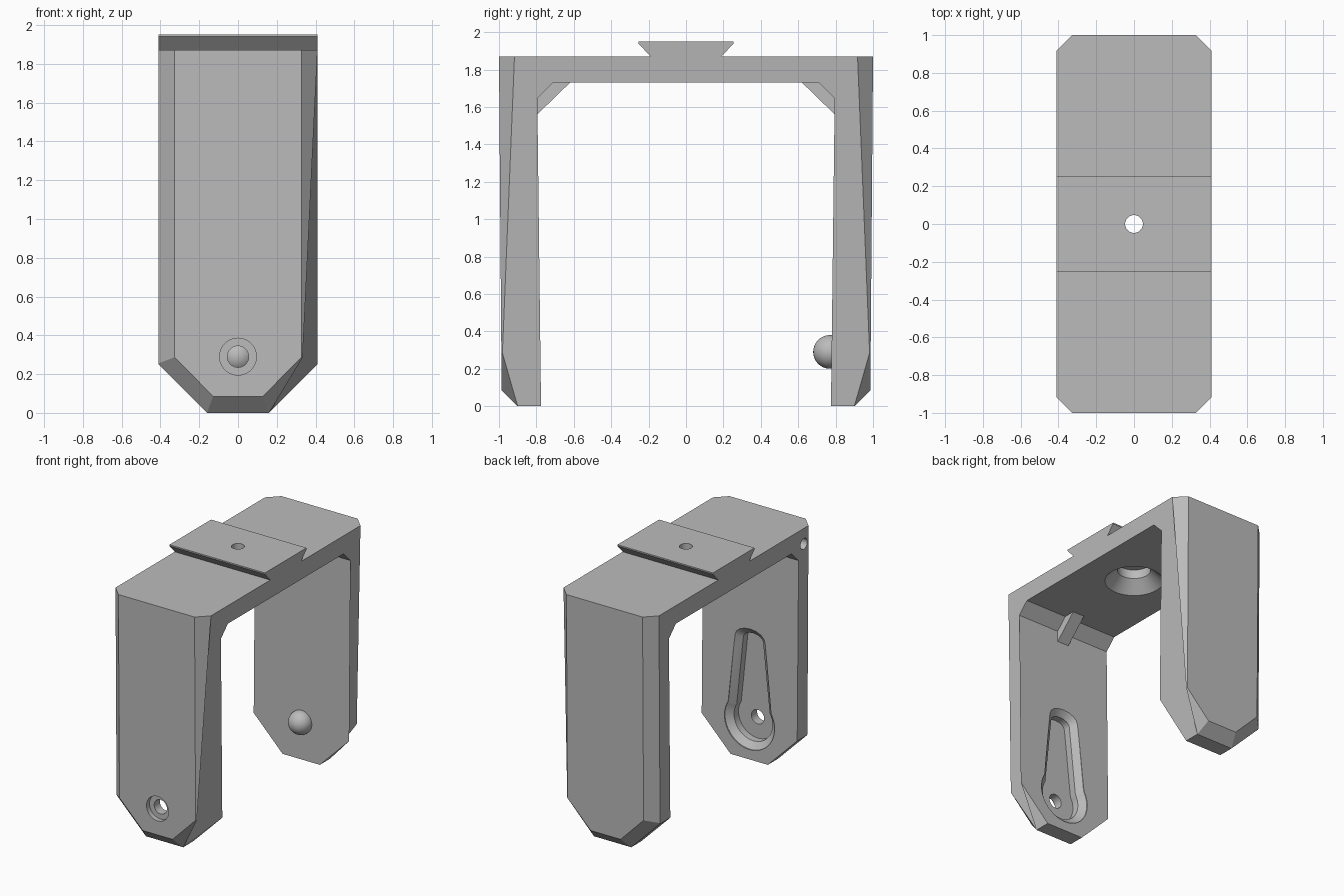
import bpy
import bmesh
from math import sin, cos, pi, radians
from mathutils import Vector

default = bpy.data.objects.get("Cube")
if default:
    bpy.data.objects.remove(default, do_unlink=True)

grey = bpy.data.materials.new("light_grey")
grey.use_nodes = True
color = (0.5, 0.5, 0.5, 1)
grey.diffuse_color = color
grey.node_tree.nodes["Principled BSDF"].inputs["Base Color"].default_value = color

HALF_WIDTH = 0.41
PIN_Z = 0.29


def make_object(name, bm):
    bmesh.ops.recalc_face_normals(bm, faces=bm.faces[:])
    mesh = bpy.data.meshes.new(name)
    bm.to_mesh(mesh)
    bm.free()
    mesh.materials.append(grey)
    obj = bpy.data.objects.new(name, mesh)
    bpy.context.collection.objects.link(obj)
    return obj


def loft(rings):
    """Closed solid through a list of equal-length point rings."""
    bm = bmesh.new()
    loops = [[bm.verts.new(p) for p in ring] for ring in rings]
    n = len(loops[0])
    for a, b in zip(loops, loops[1:]):
        for i in range(n):
            j = (i + 1) % n
            bm.faces.new((a[i], a[j], b[j], b[i]))
    bm.faces.new(loops[0])
    bm.faces.new(loops[-1])
    return bm


def extrude_x(profile, half):
    return loft([[(x, y, z) for y, z in profile] for x in (-half, half)])


def turned(axis, center, steps, n=40):
    """Solid of revolution: steps are (position along axis, radius)."""
    rings = []
    for pos, r in steps:
        ring = []
        for i in range(n):
            u, v = r * cos(2 * pi * i / n), r * sin(2 * pi * i / n)
            p = {"x": (pos, u, v), "y": (u, pos, v), "z": (u, v, pos)}[axis]
            ring.append(Vector(center) + Vector(p))
        rings.append(ring)
    return loft(rings)


def chop(bm, point, normal):
    """Cut away everything on the normal side of a plane and cap it."""
    geom = bm.verts[:] + bm.edges[:] + bm.faces[:]
    bmesh.ops.bisect_plane(bm, geom=geom, dist=1e-5, plane_co=point,
                           plane_no=Vector(normal).normalized(), clear_outer=True)
    open_edges = [e for e in bm.edges if e.is_boundary]
    bmesh.ops.holes_fill(bm, edges=open_edges, sides=0)


# Bracket: arch section with dovetail rail on top
side = [(0.19, 1.87), (1.0, 1.87), (0.985, 0), (0.775, 0),
        (0.795, 1.645), (0.71, 1.73)]
rail = [(0.255, 1.95), (0.255, 1.94)]
half = rail + side
section = half + [(-y, z) for y, z in reversed(half)]
bm = extrude_x(section, HALF_WIDTH)

# Chamfers on leg corners, feet and outer edges
for sx in (1, -1):
    chop(bm, (sx * HALF_WIDTH, 0, 0.25), (sx, 0, -1))
    for sy in (1, -1):
        chop(bm, (sx * HALF_WIDTH, sy * 0.917, 1.87), (sx, sy, -0.008))
        chop(bm, (sx * HALF_WIDTH, sy * 0.9, 0.25), (sx, sy * 1.37, -1))
for sy in (1, -1):
    chop(bm, (0, sy * 0.9, 0), (0, sy, -1))
bracket = make_object("bracket", bm)


def keyhole(y, r_low, r_high, top):
    """Teardrop outline: round below, tapering to a rounded upper end."""
    points = []
    n = 32
    for i in range(n + 1):
        a = radians(149 + (242 * i / n))
        points.append((r_low * cos(a), y, PIN_Z + r_low * sin(a)))
    for i in range(9):
        a = pi * i / 8
        points.append((r_high * cos(a), y, top - r_high * 0.6 * (1 - sin(a))))
    return points


# Cutters: screw hole, keyhole pocket, pin hole, side hole
cutters = [
    turned("z", (0, 0, 0), [(1.70, 0.24), (1.73, 0.21), (1.82, 0.12),
                            (1.89, 0.12), (1.89, 0.047), (2.0, 0.047)]),
    loft([keyhole(-0.70, 0.215, 0.13, 1.01), keyhole(-0.785, 0.215, 0.13, 1.01),
          keyhole(-0.825, 0.165, 0.085, 0.96), keyhole(-0.88, 0.165, 0.085, 0.96)]),
    turned("y", (0, 0, PIN_Z), [(-1.1, 0.095), (-0.95, 0.095),
                                (-0.95, 0.055), (-0.84, 0.055)]),
    turned("x", (0, -0.86, 1.75), [(-0.5, 0.042), (-0.2, 0.042)], 24),
]
for i, cutter_bm in enumerate(cutters):
    cutter = make_object("cutter", cutter_bm)
    cutter.hide_render = True
    mod = bracket.modifiers.new("cut", "BOOLEAN")
    mod.operation = "DIFFERENCE"
    mod.solver = "EXACT"
    mod.object = cutter
    bpy.context.view_layer.update()
    graph = bpy.context.evaluated_depsgraph_get()
    result = bpy.data.meshes.new_from_object(bracket.evaluated_get(graph))
    bracket.modifiers.clear()
    bracket.data = result
    bpy.data.objects.remove(cutter, do_unlink=True)

# Diagonal ribs in the inner corners
for name, s in (("front_rib", -1), ("back_rib", 1)):
    outline = [(0.62, 1.73), (0.795, 1.56), (0.85, 1.56), (0.85, 1.78), (0.62, 1.78)]
    make_object(name, extrude_x([(s * y, z) for y, z in outline], 0.05))

# Round locating stud on the back leg
bm = bmesh.new()
bmesh.ops.create_uvsphere(bm, u_segments=32, v_segments=20, radius=0.09)
bmesh.ops.translate(bm, verts=bm.verts[:], vec=(0, 0.77, PIN_Z))
stud = make_object("locating_stud", bm)

# Smooth round surfaces, keep edges crisp
bpy.ops.object.select_all(action="DESELECT")
for obj in (bracket, stud):
    obj.select_set(True)
bpy.context.view_layer.objects.active = bracket
bpy.ops.object.shade_smooth_by_angle(angle=radians(30))
